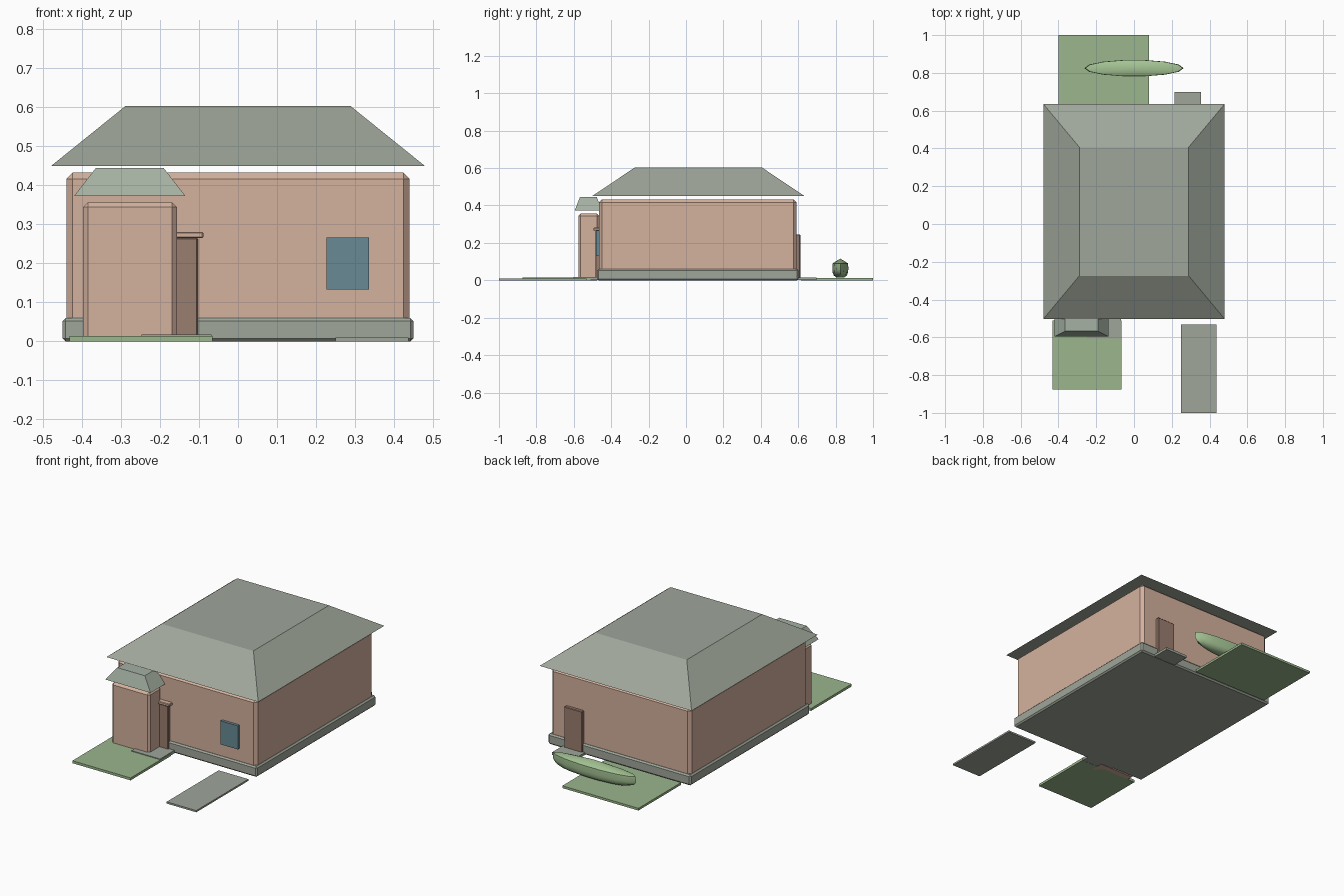
import bpy, bmesh
from math import cos, sin, tau

default = bpy.data.objects.get("Cube")
if default:
    bpy.data.objects.remove(default, do_unlink=True)


def material(name, r, g, b):
    """Material from 0-255 display values, stored as linear colour."""
    lin = [((c / 255 + 0.055) / 1.055) ** 2.4 for c in (r, g, b)] + [1]
    m = bpy.data.materials.new(name)
    m.use_nodes = True
    m.diffuse_color = lin
    m.node_tree.nodes["Principled BSDF"].inputs["Base Color"].default_value = lin
    return m


WALL = material("wall_clay", 212, 177, 157)
GREY = material("stone_grey", 159, 166, 154)
PORCH = material("porch_roof_grey_green", 165, 177, 163)
DOOR = material("door_brown", 154, 125, 110)
GLASS = material("window_blue", 104, 138, 149)
GRASS = material("grass_green", 155, 182, 140)
LEAF = material("bush_green", 165, 196, 148)


def finish(name, bm, mat):
    bmesh.ops.recalc_face_normals(bm, faces=bm.faces)
    mesh = bpy.data.meshes.new(name)
    bm.to_mesh(mesh)
    bm.free()
    mesh.materials.append(mat)
    ob = bpy.data.objects.new(name, mesh)
    bpy.context.collection.objects.link(ob)
    return ob


def box(name, mat, x, y, z, bevel=0, top=None):
    """Box from (low, high) ranges; top = (x inset, y inset) makes a hip roof."""
    bm = bmesh.new()
    bmesh.ops.create_cube(bm, size=1)
    for v in bm.verts:
        ix, iy = top if top and v.co.z > 0 else (0, 0)
        sx, sy = (1 if v.co.x > 0 else -1), (1 if v.co.y > 0 else -1)
        v.co = (x[sx > 0] - sx * ix, y[sy > 0] - sy * iy, z[v.co.z > 0])
    ob = finish(name, bm, mat)
    if bevel:
        mod = ob.modifiers.new("chamfer", "BEVEL")
        mod.width = bevel
        mod.segments = 1
    return ob


# House body and main roof
box("plinth", GREY, (-0.45, 0.45), (-0.475, 0.602), (0, 0.06), 0.008)
box("walls", WALL, (-0.44, 0.44), (-0.465, 0.592), (0.003, 0.433), 0.016)
box("main_roof", GREY, (-0.479, 0.479), (-0.502, 0.634), (0.45, 0.603), top=(0.19, 0.228))

# Front bay with its own small roof
box("front_bay", WALL, (-0.397, -0.157), (-0.575, -0.465), (0, 0.356), 0.012)
box("bay_roof", PORCH, (-0.42, -0.135), (-0.595, -0.449), (0.373, 0.445), top=(0.056, 0.028))

# Doors, steps, canopy and window
box("front_door", DOOR, (-0.215, -0.103), (-0.483, -0.455), (0.015, 0.265), 0.003)
box("front_canopy", WALL, (-0.228, -0.089), (-0.494, -0.455), (0.265, 0.281), 0.003)
box("front_step", GREY, (-0.248, -0.068), (-0.605, -0.465), (0.001, 0.018))
box("back_door", DOOR, (0.229, 0.341), (0.58, 0.611), (0.01, 0.246), 0.003)
box("back_step", GREY, (0.215, 0.356), (0.59, 0.699), (0.001, 0.015))
box("front_window", GLASS, (0.227, 0.336), (-0.481, -0.455), (0.133, 0.267))

# Garden
box("front_lawn", GRASS, (-0.432, -0.065), (-0.875, -0.51), (0, 0.014))
box("back_lawn", GRASS, (-0.4, 0.08), (0.615, 1.0), (0, 0.013))
box("front_path", GREY, (0.25, 0.437), (-1.0, -0.531), (0, 0.01))

# Long clipped bush: stacked elliptical rings with a peaked top
bm = bmesh.new()
N = 14
rings = []
for r, z in ((0.5, 0.016), (0.8, 0.025), (0.95, 0.04), (1, 0.058), (0.98, 0.09)):
    rings.append([bm.verts.new((0.263 * r * cos(tau * i / N),
                                0.825 + 0.044 * r * sin(tau * i / N), z))
                  for i in range(N)])
peak = bm.verts.new((0, 0.825, 0.116))
bm.faces.new(rings[0])
for i in range(N):
    j = (i + 1) % N
    for low, high in zip(rings, rings[1:]):
        bm.faces.new((low[i], low[j], high[j], high[i]))
    bm.faces.new((rings[-1][i], rings[-1][j], peak))
bush = finish("bush", bm, LEAF)
bpy.ops.object.select_all(action="DESELECT")
bush.select_set(True)
bpy.context.view_layer.objects.active = bush
bpy.ops.object.shade_smooth_by_angle(angle=0.6)
